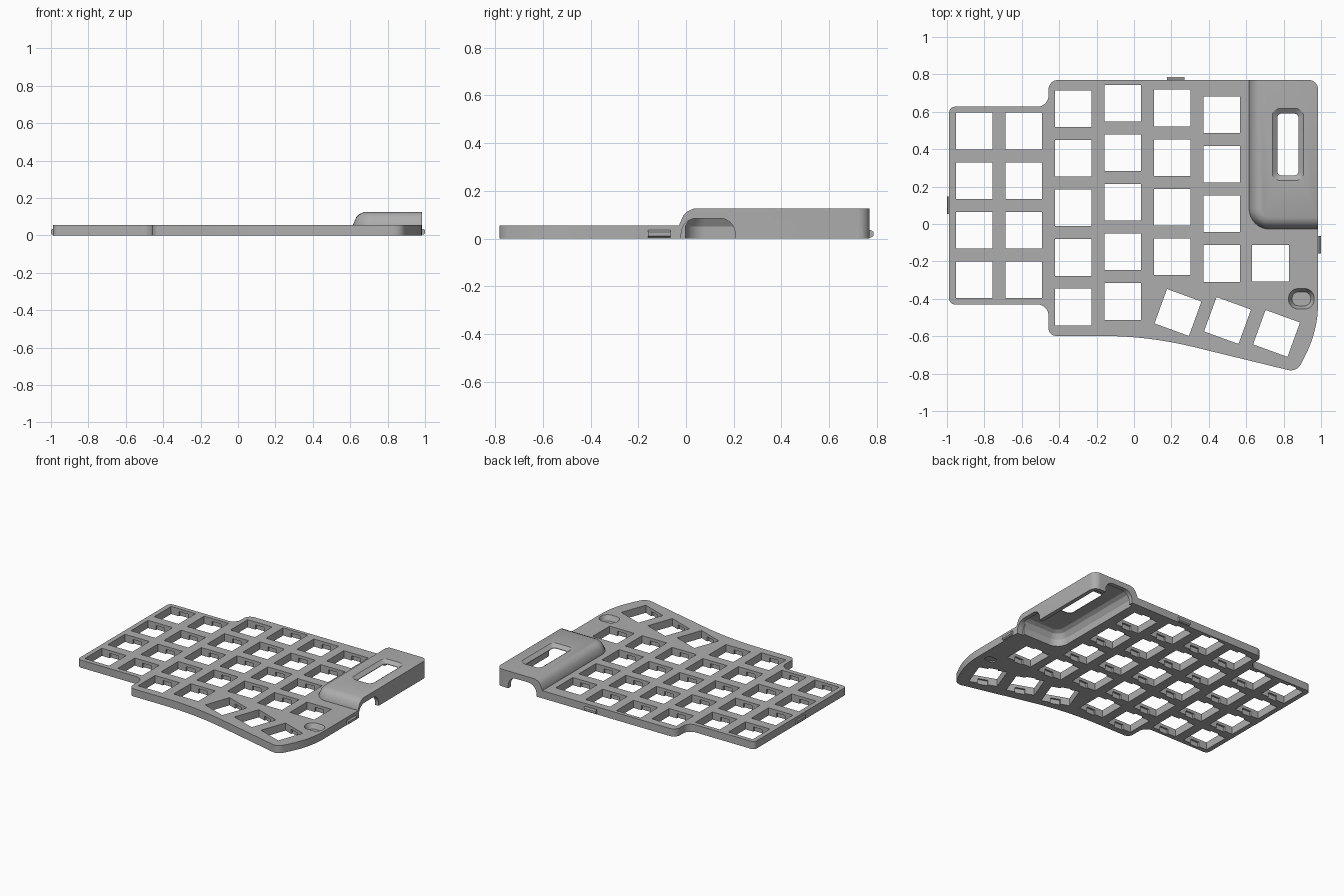
import bpy, bmesh, math
from mathutils import Vector, Matrix

cube = bpy.data.objects.get("Cube")
if cube:
    bpy.data.objects.remove(cube, do_unlink=True)

grey = bpy.data.materials.new("plain_grey")
grey.use_nodes = True
colour = (0.42, 0.42, 0.42, 1)
grey.diffuse_color = colour
grey.node_tree.nodes["Principled BSDF"].inputs["Base Color"].default_value = colour


def rounded(corners, steps=8):
    """Polygon from (x, y, radius) corners, each replaced by a true arc."""
    ring = []
    for i, (x, y, r) in enumerate(corners):
        p = Vector((x, y))
        if r <= 0:
            ring.append(p)
            continue
        a = (Vector(corners[i - 1][:2]) - p).normalized()
        b = (Vector(corners[(i + 1) % len(corners)][:2]) - p).normalized()
        half = a.angle(b) / 2
        reach, w = r / math.tan(half), math.sin(half)
        for k in range(steps + 1):
            t = k / steps
            u, v, s = (1 - t) ** 2, 2 * t * (1 - t) * w, t * t
            ring.append(p + (a * u + b * s) * reach / (u + v + s))
    return ring


def rect(cx, cy, w, h, r=0):
    return rounded([(cx + sx * w / 2, cy + sy * h / 2, r)
                    for sx, sy in ((-1, -1), (1, -1), (1, 1), (-1, 1))])


def add_loft(bm, layers, matrix=Matrix()):
    """Closed solid through (ring, height) layers."""
    rows = [[bm.verts.new(matrix @ Vector((p.x, p.y, z))) for p in ring] for ring, z in layers]
    bm.faces.new(rows[0][::-1])
    bm.faces.new(rows[-1])
    n = len(rows[0])
    for low, high in zip(rows, rows[1:]):
        for i in range(n):
            j = (i + 1) % n
            bm.faces.new((low[i], low[j], high[j], high[i]))


def make_object(name, *solids):
    bm = bmesh.new()
    for solid in solids:
        add_loft(bm, *solid)
    bmesh.ops.recalc_face_normals(bm, faces=bm.faces)
    mesh = bpy.data.meshes.new(name)
    bm.to_mesh(mesh)
    bm.free()
    mesh.materials.append(grey)
    obj = bpy.data.objects.new(name, mesh)
    bpy.context.collection.objects.link(obj)
    return obj


def combine(target, other, operation):
    mod = target.modifiers.new(other.name, "BOOLEAN")
    mod.operation, mod.object, mod.solver = operation, other, "EXACT"
    graph = bpy.context.evaluated_depsgraph_get()
    result = bpy.data.meshes.new_from_object(target.evaluated_get(graph))
    target.modifiers.clear()
    target.data = result
    bpy.data.objects.remove(other, do_unlink=True)


# Main plate outline
TOP, RIGHT, BACK = 0.055, 0.984, 0.77
outline = rounded([
    (-0.988, 0.627, 0.03), (-0.988, -0.43, 0.03), (-0.457, -0.43, 0.06),
    (-0.457, -0.598, 0.04), (0.075, -0.598, 2.1), (0.87, -0.792, 0.06),
    (RIGHT, -0.57, 0.6), (RIGHT, BACK, 0.05), (-0.457, BACK, 0.05),
    (-0.457, 0.627, 0.06)])
plate = make_object("switch_plate", ([(outline, 0), (outline, TOP)],))


# Raised controller housing, with sloped left and front edges
def housing_ring(inset, right, back, r):
    x, y = 0.615 + inset, -0.028 + inset
    return rounded([(x, y, 0.11 - inset), (right, y, 0), (right, back, r), (x, back, 0)])


shell = [(housing_ring(i, RIGHT, BACK, 0.05), z) for i, z in
         ((0, 0.02), (0, 0.058), (0.017, 0.097), (0.034, 0.114), (0.06, 0.125))]
combine(plate, make_object("housing", (shell,)), "UNION")

# Hollow underside of the housing
hollow = [(housing_ring(i, 0.955, 0.74, 0.025), z) for i, z in
          ((0.025, -0.05), (0.025, 0.05), (0.045, 0.085), (0.07, 0.1))]
combine(plate, make_object("hollow", (hollow,)), "DIFFERENCE")

# Viewing window with sloped rim
window = [(rect(0.823, 0.425, 0.113, 0.33, 0.022), 0.05),
          (rect(0.823, 0.425, 0.113, 0.33, 0.022), 0.104),
          (rect(0.823, 0.425, 0.18, 0.397, 0.045), 0.13)]
combine(plate, make_object("window", (window,)), "DIFFERENCE")

# Arched cable openings in the side and back walls
arch = rounded([(-0.113, -0.05, 0), (0.113, -0.05, 0), (0.113, 0.085, 0.065), (-0.113, 0.085, 0.065)])
upright = Matrix.Rotation(math.radians(90), 4, "X")
side = Matrix.Translation((0.94, 0.093, 0)) @ Matrix.Rotation(math.radians(90), 4, "Z") @ upright
back = Matrix.Translation((0.775, 0.80, 0)) @ upright
for name, matrix in (("side_opening", side), ("back_opening", back)):
    combine(plate, make_object(name, ([(arch, 0), (arch, 0.08)], matrix)), "DIFFERENCE")

# Switch positions: column x, top key y, key count
PITCH = 0.265
columns = [(-0.855, 0.497, 4), (-0.59, 0.497, 4), (-0.325, 0.616, 5), (-0.06, 0.646, 5),
           (0.205, 0.62, 4), (0.47, 0.584, 4), (0.73, -0.21, 1)]
keys = [(x, y - PITCH * k, 0) for x, y, count in columns for k in range(count)]
keys += [(0.235, -0.473, -20), (0.50, -0.516, -20), (0.762, -0.585, -20)]
places = [Matrix.Translation((x, y, 0)) @ Matrix.Rotation(math.radians(a), 4, "Z")
          for x, y, a in keys]

# Square switch holes and the clip notches beneath them
for name, w, h, z in (("switch_holes", 0.196, 0.196, 0.1), ("clip_notches", 0.07, 0.222, 0.034)):
    ring = rect(0, 0, w, h)
    combine(plate, make_object(name, *[([(ring, -0.05), (ring, z)], m) for m in places]), "DIFFERENCE")

# Button recess, dished above and shallow below
dish = [(rect(0.895, -0.4, 0.1, 0.075, 0.036), 0.018), (rect(0.895, -0.4, 0.14, 0.112, 0.052), 0.058)]
combine(plate, make_object("button_dish", (dish,)), "DIFFERENCE")
under = rect(0.895, -0.4, 0.08, 0.055, 0.026)
combine(plate, make_object("button_underside", ([(under, -0.02), (under, 0.008)],)), "DIFFERENCE")

# Small snap tabs on the outer edges
for name, x, y, angle in (("left_tab", RIGHT, -0.112, 0), ("right_tab", -0.988, 0.1, 180),
                          ("back_tab", 0.223, BACK, 90)):
    matrix = Matrix.Translation((x, y, 0)) @ Matrix.Rotation(math.radians(angle), 4, "Z")
    reach = 0.012 if angle == 180 else 0.016
    layers = [(rect(d / 2 - 0.005, 0, d + 0.01, 0.094), z) for d, z in
              ((0.006, 0.004), (reach, 0.011), (reach, 0.028), (0.006, 0.035))]
    make_object(name, (layers, matrix))

# Smooth arcs, sharp edges
bpy.ops.object.select_all(action="DESELECT")
plate.select_set(True)
bpy.context.view_layer.objects.active = plate
bpy.ops.object.shade_smooth_by_angle(angle=math.radians(25))
